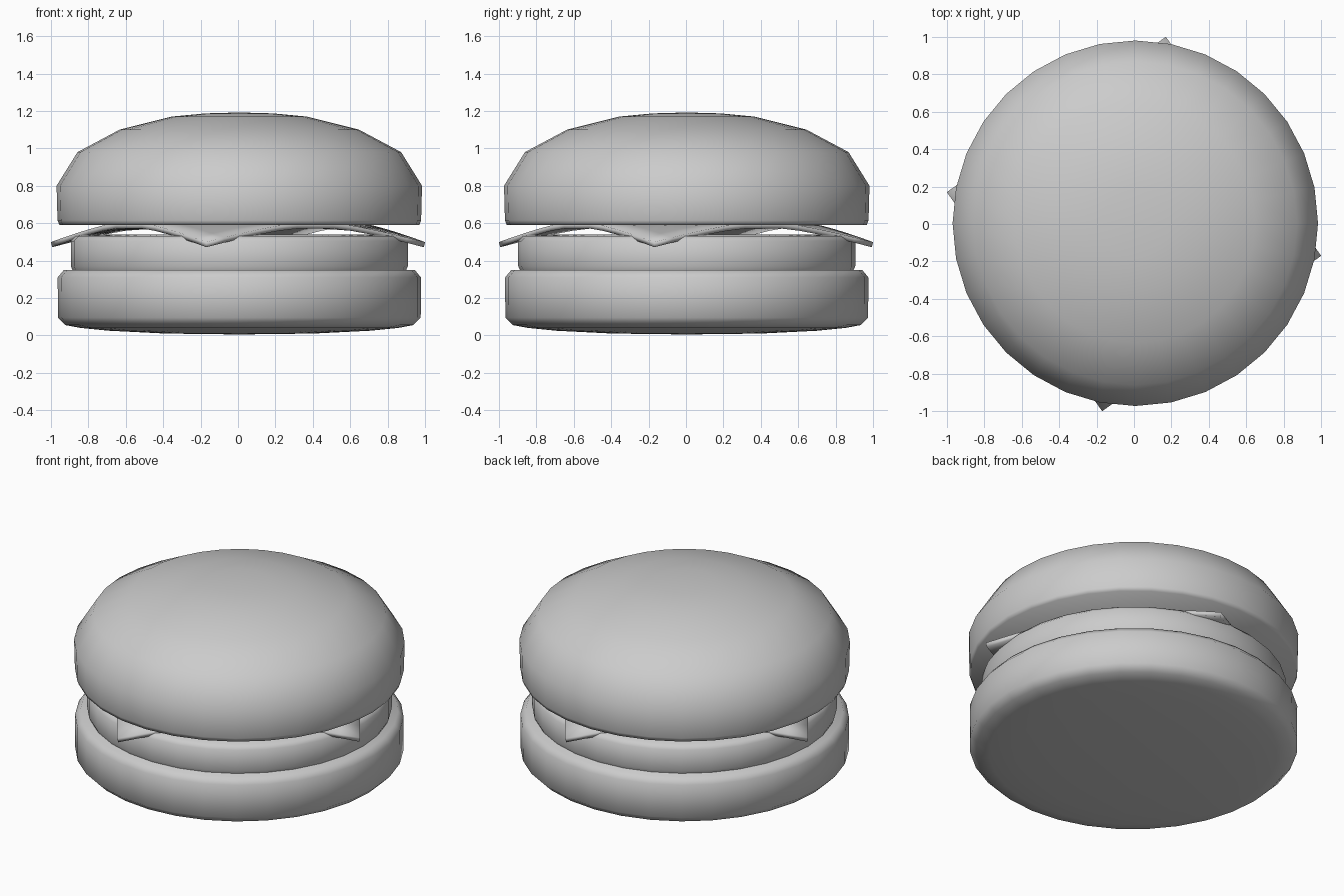
import bpy, bmesh, math

if "Cube" in bpy.data.objects:
    bpy.data.objects.remove(bpy.data.objects["Cube"])

CX, CY = 0.007, 0.004


def finish(name, bm, angle):
    bmesh.ops.recalc_face_normals(bm, faces=bm.faces)
    mesh = bpy.data.meshes.new(name)
    bm.to_mesh(mesh)
    bm.free()
    obj = bpy.data.objects.new(name, mesh)
    bpy.context.collection.objects.link(obj)
    bpy.ops.object.select_all(action='DESELECT')
    obj.select_set(True)
    bpy.context.view_layer.objects.active = obj
    bpy.ops.object.shade_smooth_by_angle(angle=math.radians(angle))
    return obj


def lathe(name, profile, angle, sides=32):
    """Revolve (radius, z) points that start and end on the axis."""
    bm = bmesh.new()
    verts = [bm.verts.new((r, 0, z)) for r, z in profile]
    edges = [bm.edges.new(pair) for pair in zip(verts, verts[1:])]
    bmesh.ops.spin(bm, geom=verts + edges, cent=(0, 0, 0), axis=(0, 0, 1),
                   angle=math.tau, steps=sides)
    bmesh.ops.remove_doubles(bm, verts=bm.verts, dist=1e-4)
    obj = finish(name, bm, angle)
    obj.location = (CX, CY, 0)
    return obj


# Bottom bun: slightly domed underside, rounded rim
lathe("bottom_bun", [(0, 0.005), (0.4, 0.01), (0.7, 0.025), (0.85, 0.04),
                     (0.93, 0.055), (0.97, 0.095), (0.971, 0.31),
                     (0.938, 0.35), (0, 0.35)], 60)

# Patty
lathe("patty", [(0, 0.345), (0.89, 0.345), (0.901, 0.37), (0.901, 0.505),
                (0.875, 0.532), (0.7, 0.54), (0, 0.54)], 60)

# Top bun: domed crown over a straight side
lathe("top_bun", [(0, 0.59), (0.962, 0.59), (0.972, 0.615), (0.977, 0.80),
                  (0.865, 0.98), (0.64, 1.10), (0.36, 1.17), (0.18, 1.187),
                  (0, 1.192)], 75)

# Cheese slice: square with four drooping corners
reach = math.hypot(1.0, 0.17) - 0.003
bm = bmesh.new()
bmesh.ops.create_grid(bm, x_segments=12, y_segments=12, size=reach / math.sqrt(2))
turn = math.atan2(-0.17, 1.0)
for v in bm.verts:
    # Coordinates along the two diagonals
    a = (v.co.x + v.co.y) / math.sqrt(2)
    b = (v.co.y - v.co.x) / math.sqrt(2)
    droop = max(0.0, (max(abs(a), abs(b)) - 0.6) / (reach - 0.6))
    v.co = (a * math.cos(turn) - b * math.sin(turn),
            a * math.sin(turn) + b * math.cos(turn),
            0.585 - 0.1 * droop ** 1.25)
cheese = finish("cheese", bm, 35)
solid = cheese.modifiers.new("thickness", 'SOLIDIFY')
solid.thickness = 0.028
solid.offset = 0
